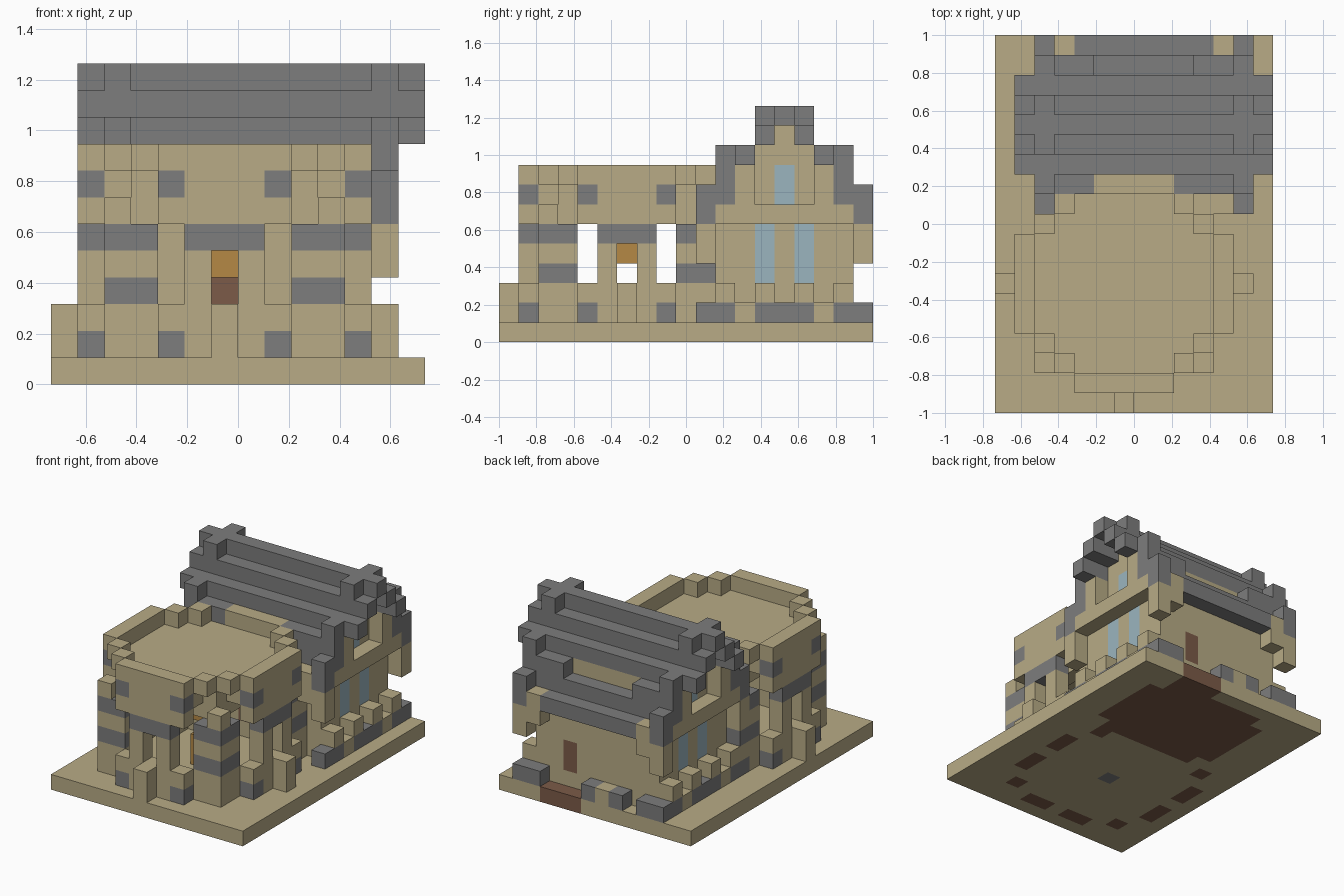
import bpy
import bmesh
from mathutils import Vector

if "Cube" in bpy.data.objects:
    bpy.data.objects.remove(bpy.data.objects["Cube"], do_unlink=True)

U = 2 / 19                      # edge of one building block
COLOURS = {
    "sandstone": (0.48, 0.41, 0.24),
    "slate_grey": (0.205, 0.205, 0.205),
    "brown_wood": (0.20, 0.105, 0.065),
    "gold": (0.46, 0.25, 0.06),
    "window_blue": (0.33, 0.46, 0.52),
}
TAN, GREY, BROWN, GOLD, BLUE = range(len(COLOURS))
materials = []
for name, rgb in COLOURS.items():
    mat = bpy.data.materials.new(name)
    mat.use_nodes = True
    mat.diffuse_color = (*rgb, 1)
    bsdf = next(n for n in mat.node_tree.nodes if n.type == 'BSDF_PRINCIPLED')
    bsdf.inputs["Base Color"].default_value = (*rgb, 1)
    bsdf.inputs["Roughness"].default_value = 0.9
    materials.append(mat)

cells = {}                      # block position -> (part, colour)


def fill(part, colour, xs, ys, zs):
    """Fill an inclusive range of blocks; a single number is one layer."""
    spans = [(s, s) if isinstance(s, int) else s for s in (xs, ys, zs)]
    for x in range(spans[0][0], spans[0][1] + 1):
        for y in range(spans[1][0], spans[1][1] + 1):
            for z in range(spans[2][0], spans[2][1] + 1):
                cells[x, y, z] = (part, colour)


# Base slab, with wooden foundations showing underneath
fill("base", TAN, (0, 13), (0, 18), 0)
fill("base", BROWN, (4, 10), (11, 17), 0)
fill("base", BROWN, (3, 11), (12, 16), 0)
fill("base", BROWN, (8, 10), 18, 0)
fill("base", GREY, 6, 6, 0)

# Round pavilion, centred on block (6, 6) and repeated on four sides
C = 6


def around(part, colour, a, b, zs):
    """Place a block column at every mirrored and turned copy of (a, b)."""
    for u, v in ((a, b), (b, a)):
        for su in (-1, 1):
            for sv in (-1, 1):
                fill(part, colour, C + su * u, C + sv * v, zs)


for a in (1, 2):
    around("base", BROWN, a, 5, 0)
around("base", BROWN, 4, 4, 0)
fill("pavilion_roof", TAN, (2, 10), (4, 8), 7)
fill("pavilion_roof", TAN, (4, 8), (2, 10), 7)
fill("pavilion_roof", TAN, (3, 9), (3, 9), (6, 7))
fill("pavilion_roof", TAN, (4, 8), (4, 8), 6)
for a in (0, 1, 2):
    around("pavilion_roof", TAN, a, 5, (6, 8))
around("pavilion_roof", GREY, 2, 5, 7)
around("pavilion_roof", TAN, 3, 4, 8)
around("pavilion_roof", TAN, 4, 4, 6)
# Ceiling opening hollow below the slab
for x in range(4, 9):
    for y in range(4, 9):
        cells.pop((x, y, 6), None)
# Paired columns with a grey lintel
around("pavilion_columns", TAN, 1, 5, (1, 4))
around("pavilion_columns", GREY, 1, 5, 5)
around("pavilion_columns", GREY, 0, 5, 5)
# Banded corner columns
for a, b in ((3, 4), (4, 4)):
    around("corner_columns", TAN, a, b, (1, 4))
    for z in (3, 5):
        around("corner_columns", GREY, a, b, z)
# Low parapet and outer posts
around("parapet", GREY, 2, 5, 1)
around("parapet", TAN, 2, 5, 2)
around("parapet", TAN, 0, 5, (1, 2))
around("parapet", TAN, 0, 6, (1, 2))
# Hanging lamp and altar
fill("lamp", GOLD, C, C, 4)
fill("altar", GOLD, C, C, (1, 2))

# Hall body, stepped under the roof
fill("hall", TAN, (3, 11), (11, 17), (1, 7))
for step in range(3):
    fill("hall", TAN, (3, 11), (12 + step, 16 - step), 8 + step)
fill("front_door", BROWN, 6, 11, (2, 3))
fill("back_door", BROWN, 9, 17, (2, 3))

# Stepped roof, mirrored front and back of the ridge row
R = 14
for s in (-1, 1):
    for d in range(3):
        fill("roof", GREY, (1, 13), R + s * d, 11 - d)
    eave = R + 3 * s
    fill("roof", GREY, (3, 4), eave, (7, 8))
    fill("roof", GREY, (10, 11), eave, (7, 8))
    fill("roof", GREY, (5, 9), eave, 7)
fill("roof", GREY, (4, 10), 18, 6)
fill("roof", GREY, 9, 11, 8)
fill("pavilion_roof", TAN, (5, 8), 11, 8)

# Gable ends: verges, brackets, belt course and windows
for verge, wall, corner in ((2, 3, 3), (12, 11, 11)):
    fill("gable_trim", TAN, verge, (11, 17), 6)
    for s in (-1, 1):
        fill("verge", GREY, verge, R + s, (10, 11))
        fill("verge", GREY, verge, R + 2 * s, 9)
        fill("verge", GREY, verge, R + 3 * s, (7, 9))
        fill("verge", GREY, verge, R + 4 * s, (6, 7))
        fill("bracket", TAN, verge, R + 4 * s, (4, 5))
        fill("gable_trim", TAN, verge, R + 2 * s, (7, 8))
        fill("bracket", TAN, corner, R + 4 * s, (5, 6))
        fill("windows", BLUE, wall, R + s, (3, 5))
    fill("windows", BLUE, wall, R, (7, 8))
    # Garden wall along the side
    fill("garden_wall", GREY, verge, (10, 18), 1)
    for y in (12, 16):
        fill("garden_wall", TAN, verge, y, 1)
    for y in range(11, 18, 2):
        fill("garden_wall", TAN, verge, y, 2)
# Garden wall along the back, open at the door
for x in (3, 5, 6, 7, 11):
    fill("garden_wall", TAN if x == 6 else GREY, x, 18, 1)

# Turn the blocks of each part into one mesh of exposed faces
DIRECTIONS = [Vector(d) for d in ((1, 0, 0), (-1, 0, 0), (0, 1, 0),
                                  (0, -1, 0), (0, 0, 1), (0, 0, -1))]
for part in sorted({p for p, _ in cells.values()}):
    bm = bmesh.new()
    for pos, (owner, colour) in cells.items():
        if owner != part:
            continue
        centre = Vector(pos) + Vector((0.5, 0.5, 0.5))
        for n in DIRECTIONS:
            if tuple(int(p + d) for p, d in zip(pos, n)) in cells:
                continue
            a = Vector((n.y, n.z, n.x)) / 2
            b = n.cross(a)
            mid = centre + n / 2
            corners = (mid - a - b, mid + a - b, mid + a + b, mid - a + b)
            face = bm.faces.new([bm.verts.new(((c.x - 7) * U, (c.y - 9.5) * U, c.z * U))
                                 for c in corners])
            face.material_index = colour
    bmesh.ops.remove_doubles(bm, verts=bm.verts, dist=0.001)
    bmesh.ops.dissolve_limit(bm, angle_limit=0.02, verts=bm.verts,
                             edges=bm.edges, delimit={'MATERIAL'})
    mesh = bpy.data.meshes.new(part)
    bm.to_mesh(mesh)
    bm.free()
    for mat in materials:
        mesh.materials.append(mat)
    bpy.context.collection.objects.link(bpy.data.objects.new(part, mesh))
